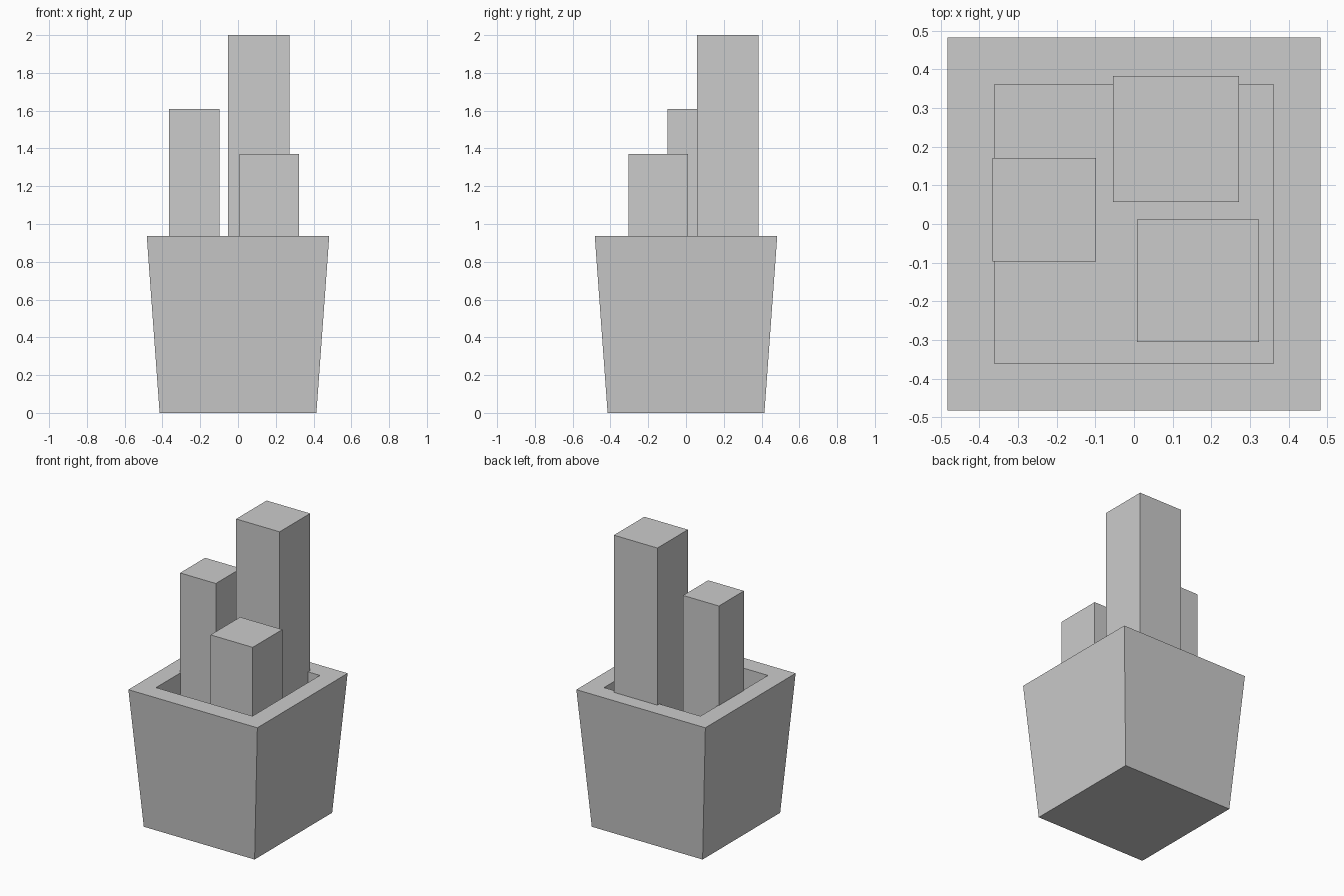
import bpy, bmesh

if "Cube" in bpy.data.objects:
    bpy.data.objects.remove(bpy.data.objects["Cube"])


def finish(bm, name):
    bmesh.ops.recalc_face_normals(bm, faces=bm.faces)
    mesh = bpy.data.meshes.new(name)
    bm.to_mesh(mesh)
    bm.free()
    obj = bpy.data.objects.new(name, mesh)
    bpy.context.collection.objects.link(obj)
    return obj


def square_container(name, rings):
    """Loft square rings (half width, z) and cap both ends."""
    bm = bmesh.new()
    loops = [[bm.verts.new((sx * h, sy * h, z))
              for sx, sy in ((-1, -1), (1, -1), (1, 1), (-1, 1))]
             for h, z in rings]
    for a, b in zip(loops, loops[1:]):
        for i in range(4):
            j = (i + 1) % 4
            bm.faces.new((a[i], a[j], b[j], b[i]))
    bm.faces.new(loops[0])
    bm.faces.new(loops[-1])
    return finish(bm, name)


def block(name, x, y, width, bottom, top):
    """Upright square post centred on x, y."""
    bm = bmesh.new()
    bmesh.ops.create_cube(bm, size=1)
    bmesh.ops.scale(bm, vec=(width, width, top - bottom), verts=bm.verts)
    obj = finish(bm, name)
    obj.location = (x, y, (bottom + top) / 2)
    return obj


FLOOR = 0.12

# Tapered outer walls, flat rim, straight inner well
square_container("container", [(0.415, 0), (0.483, 0.936),
                               (0.361, 0.936), (0.361, FLOOR)])

# Three posts standing in the well
block("tall_post", 0.109, 0.220, 0.326, FLOOR, 2.0)
block("middle_post", -0.232, 0.037, 0.268, FLOOR, 1.61)
block("short_post", 0.166, -0.147, 0.316, FLOOR, 1.37)
